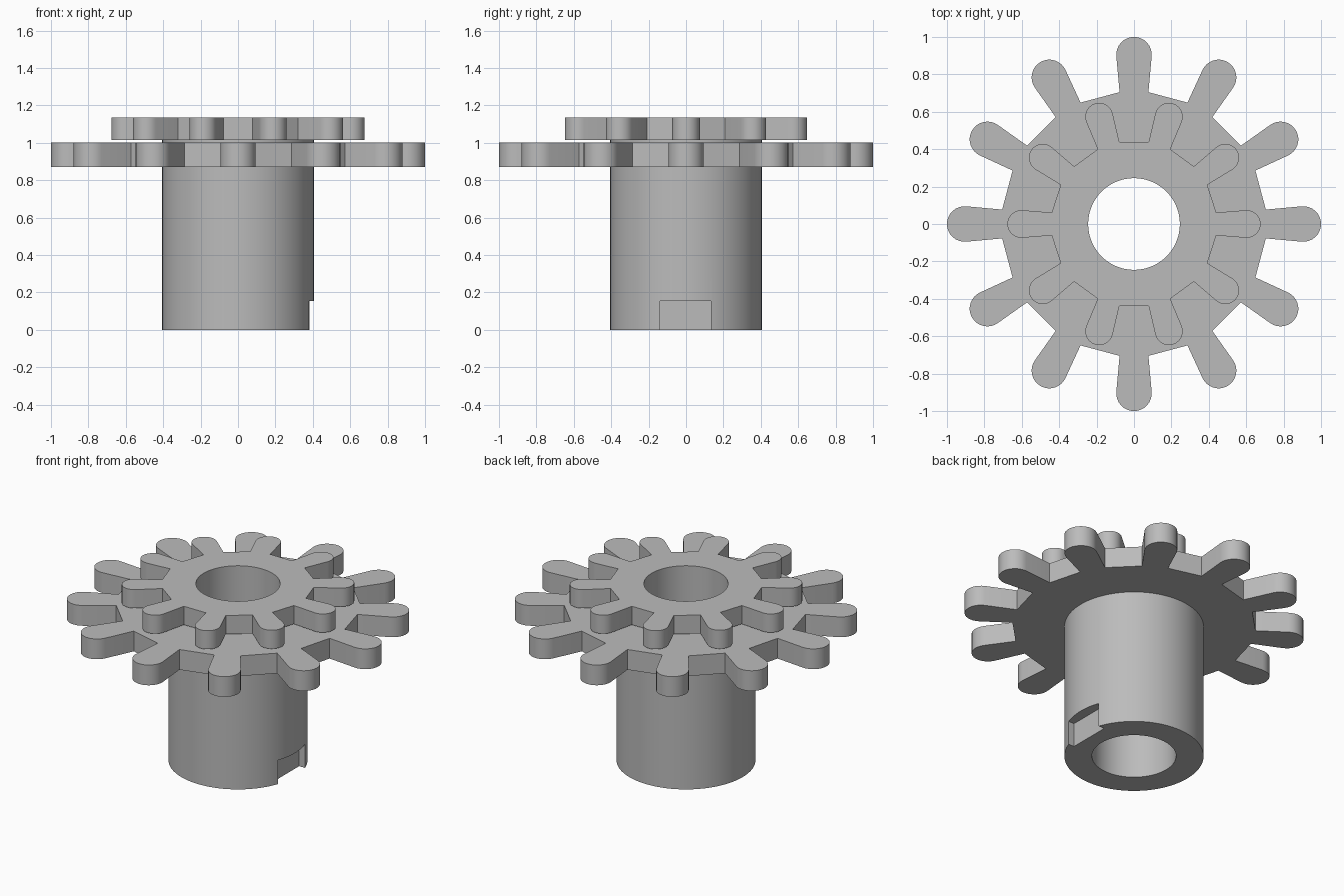
import bpy
import bmesh
from math import sin, cos, pi, radians

if "Cube" in bpy.data.objects:
    bpy.data.objects.remove(bpy.data.objects["Cube"])

grey = bpy.data.materials.new("plain_grey")
grey.use_nodes = True
colour = (0.5, 0.5, 0.5, 1)
grey.diffuse_color = colour
grey.node_tree.nodes["Principled BSDF"].inputs["Base Color"].default_value = colour


def prism(name, outline, z0, z1):
    """Extrude a flat outline between two heights."""
    bm = bmesh.new()
    base = bm.faces.new([bm.verts.new((x, y, z0)) for x, y in outline])
    top = bmesh.ops.extrude_face_region(bm, geom=[base])["geom"]
    verts = [v for v in top if isinstance(v, bmesh.types.BMVert)]
    bmesh.ops.translate(bm, verts=verts, vec=(0, 0, z1 - z0))
    bmesh.ops.recalc_face_normals(bm, faces=bm.faces)
    mesh = bpy.data.meshes.new(name)
    bm.to_mesh(mesh)
    bm.free()
    mesh.materials.append(grey)
    obj = bpy.data.objects.new(name, mesh)
    bpy.context.collection.objects.link(obj)
    return obj


def circle(radius, steps=128):
    return [(radius * cos(2 * pi * i / steps), radius * sin(2 * pi * i / steps))
            for i in range(steps)]


def gear(teeth, root_x, root_y, tip_centre, tip_radius, steps=16):
    """Round-tipped teeth joined by straight valleys."""
    tooth = [(root_x, -root_y)]
    for i in range(steps + 1):
        a = radians(-95 + 190 * i / steps)
        tooth.append((tip_centre + tip_radius * cos(a), tip_radius * sin(a)))
    tooth.append((root_x, root_y))
    points = []
    for t in range(teeth):
        c, s = cos(2 * pi * t / teeth), sin(2 * pi * t / teeth)
        points += [(x * c - y * s, x * s + y * c) for x, y in tooth]
    return points


def combine(target, tool, operation):
    mod = target.modifiers.new(operation, "BOOLEAN")
    mod.operation = operation
    mod.solver = "EXACT"
    mod.object = tool
    bpy.context.view_layer.objects.active = target
    bpy.ops.object.modifier_apply(modifier=mod.name)
    bpy.data.objects.remove(tool)


# Hub with the two sprockets joined on
hub = prism("sprocket_hub", circle(0.405), 0, 1.07)
large = prism("large_sprocket", gear(12, 0.705, 0.077, 0.905, 0.095), 0.87, 1.0)
small = prism("small_sprocket", gear(10, 0.44, 0.061, 0.603, 0.074), 1.015, 1.134)
combine(hub, large, "UNION")
combine(hub, small, "UNION")

# Through bore
combine(hub, prism("bore_cutter", circle(0.245), -0.2, 1.4), "DIFFERENCE")

# Key notch at the foot of the left side
notch = [(0.34, -0.138), (0.6, -0.138), (0.6, 0.135), (0.34, 0.135)]
combine(hub, prism("notch_cutter", notch, -0.2, 0.153), "DIFFERENCE")

# Smooth round walls, crisp edges
bpy.ops.object.select_all(action="DESELECT")
hub.select_set(True)
bpy.context.view_layer.objects.active = hub
bpy.ops.object.shade_smooth_by_angle(angle=radians(25))
